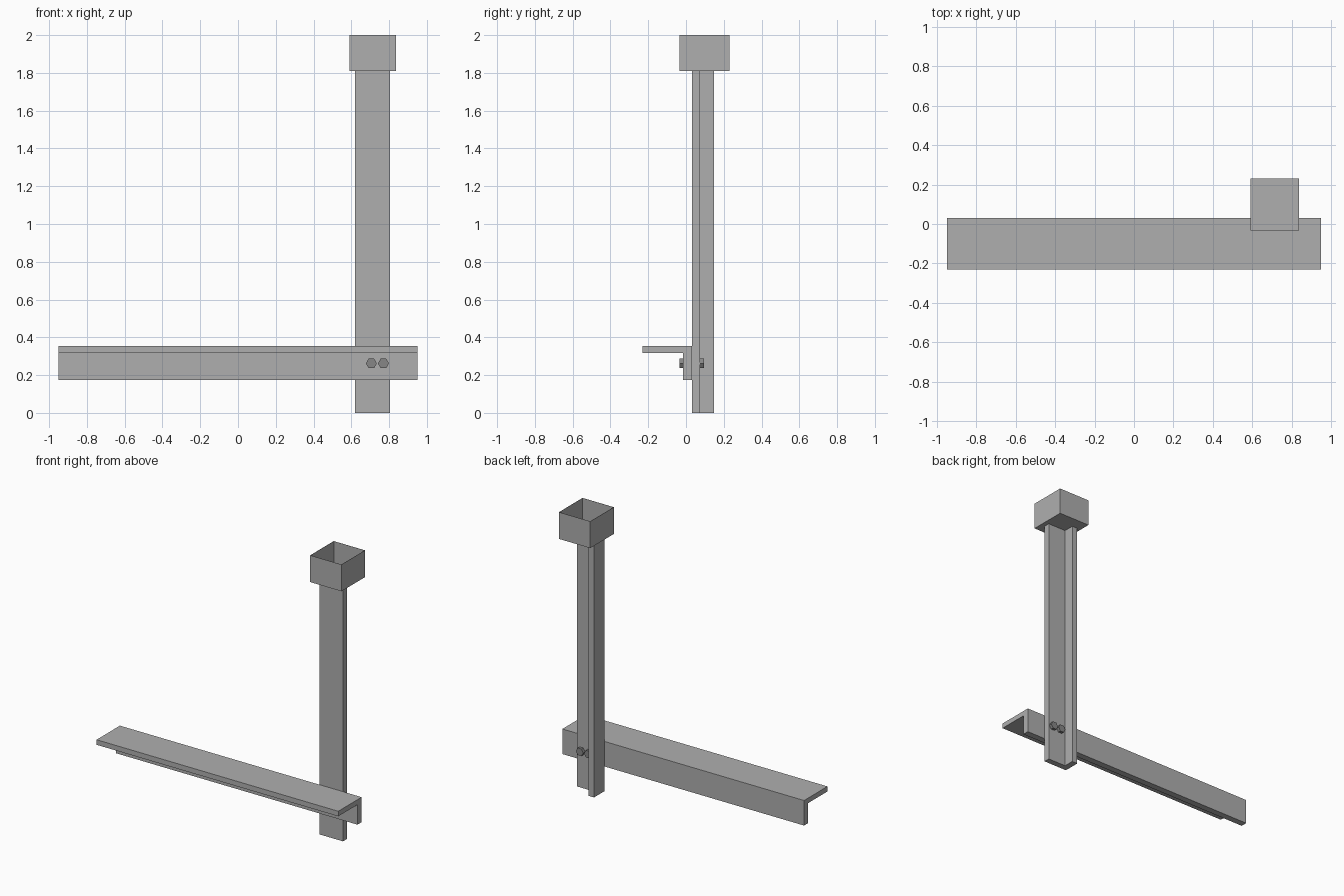
import bpy, bmesh, math
from mathutils import Matrix, Vector

cube = bpy.data.objects.get("Cube")
if cube:
    bpy.data.objects.remove(cube, do_unlink=True)


def material(name, grey):
    m = bpy.data.materials.new(name)
    m.use_nodes = True
    colour = (grey, grey, grey, 1)
    m.diffuse_color = colour
    m.node_tree.nodes["Principled BSDF"].inputs["Base Color"].default_value = colour
    return m


steel = material("steel grey", 0.43)
bolt_steel = material("dark bolt grey", 0.24)


def finish(name, bm, mat):
    bmesh.ops.recalc_face_normals(bm, faces=bm.faces)
    mesh = bpy.data.meshes.new(name)
    bm.to_mesh(mesh)
    bm.free()
    mesh.materials.append(mat)
    obj = bpy.data.objects.new(name, mesh)
    bpy.context.collection.objects.link(obj)
    return obj


def extrude_profile(name, points, direction, mat):
    """Closed profile swept along a straight direction."""
    bm = bmesh.new()
    face = bm.faces.new([bm.verts.new(p) for p in points])
    swept = bmesh.ops.extrude_face_region(bm, geom=[face], use_keep_orig=True)
    verts = [g for g in swept["geom"] if isinstance(g, bmesh.types.BMVert)]
    bmesh.ops.translate(bm, verts=verts, vec=Vector(direction))
    return finish(name, bm, mat)


def angle_section(u0, u1, v0, v1, tu, tv):
    """L profile with its corner at (u0, v0); tu and tv are the leg thicknesses."""
    return [(u0, v0), (u1, v0), (u1, v0 + tv), (u0 + tu, v0 + tv),
            (u0 + tu, v1), (u0, v1)]


# Upright angle post
post = angle_section(0.619, 0.804, 0.031, 0.149, 0.043, 0.043)
extrude_profile("post", [(x, y, 0) for x, y in post], (0, 0, 1.81), steel)

# Horizontal angle rail, its corner at the top back
rail = angle_section(0.031, -0.231, 0.353, 0.175, -0.046, -0.036)
extrude_profile("rail", [(-0.95, y, z) for y, z in rail], (1.9, 0, 0), steel)

# Open-topped thin socket on the post
x0, x1, y0, y1, z0, z1 = 0.591, 0.837, -0.034, 0.231, 1.81, 2.0
bm = bmesh.new()
bmesh.ops.create_cube(bm, size=1)
bmesh.ops.scale(bm, verts=bm.verts, vec=(x1 - x0, y1 - y0, z1 - z0))
bmesh.ops.translate(bm, verts=bm.verts,
                    vec=((x0 + x1) / 2, (y0 + y1) / 2, (z0 + z1) / 2))
top = [f for f in bm.faces if f.normal.z > 0.9]
bmesh.ops.delete(bm, geom=top, context="FACES_ONLY")
socket = finish("socket", bm, steel)
wall = socket.modifiers.new("wall", "SOLIDIFY")
wall.thickness = 0.002
wall.offset = -1


# Hexagonal bolt heads in front and nuts behind
def hexagon(name, x, ya, yb):
    bm = bmesh.new()
    bmesh.ops.create_cone(bm, cap_ends=True, segments=6, radius1=0.029,
                          radius2=0.029, depth=yb - ya)
    spin = Matrix.Rotation(math.pi / 2, 4, "X") @ Matrix.Rotation(math.pi / 2, 4, "Z")
    bmesh.ops.transform(bm, verts=bm.verts, matrix=spin)
    bmesh.ops.translate(bm, verts=bm.verts, vec=(x, (ya + yb) / 2, 0.262))
    return finish(name, bm, bolt_steel)


for side, x in (("right", 0.706), ("left", 0.77)):
    hexagon("bolt_head_" + side, x, -0.034, -0.015)
    hexagon("nut_" + side, x, 0.074, 0.095)
